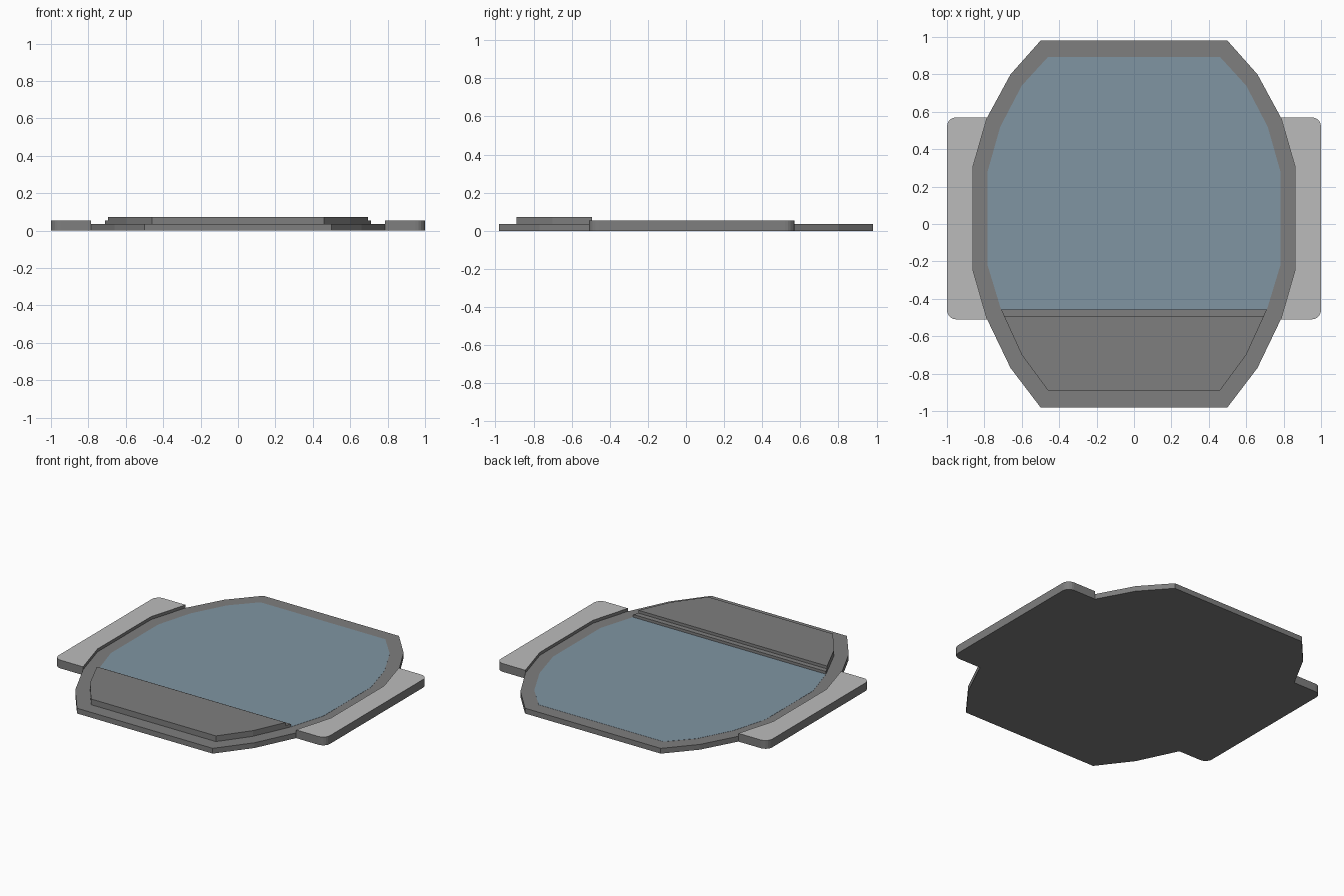
import bpy, bmesh, math

if "Cube" in bpy.data.objects:
    bpy.data.objects.remove(bpy.data.objects["Cube"])


def material(name, rgb):
    m = bpy.data.materials.new(name)
    m.diffuse_color = (*rgb, 1)
    m.use_nodes = True
    m.node_tree.nodes["Principled BSDF"].inputs["Base Color"].default_value = m.diffuse_color
    return m


GREY = material("mid grey", (0.21, 0.21, 0.21))
LIGHT = material("light grey", (0.50, 0.50, 0.50))
BLUE = material("pale blue", (0.215, 0.30, 0.365))


def slab(name, outline, z0, z1, side, top=None):
    """Extrude a flat outline from z0 to z1; the top may have its own colour."""
    bm = bmesh.new()
    face = bm.faces.new([bm.verts.new((x, y, z0)) for x, y in outline])
    up = bmesh.ops.extrude_face_region(bm, geom=[face])["geom"]
    verts = [v for v in up if isinstance(v, bmesh.types.BMVert)]
    bmesh.ops.translate(bm, verts=verts, vec=(0, 0, z1 - z0))
    bmesh.ops.recalc_face_normals(bm, faces=bm.faces)
    me = bpy.data.meshes.new(name)
    me.materials.append(side)
    if top:
        me.materials.append(top)
        for f in bm.faces:
            f.normal_update()
            f.material_index = 1 if f.normal.z > 0.9 else 0
    bm.to_mesh(me)
    bm.free()
    ob = bpy.data.objects.new(name, me)
    bpy.context.collection.objects.link(ob)
    return ob


def mirrored(half):
    """Close a right-hand outline (top to bottom) with its left-hand copy."""
    return half + [(-x, y) for x, y in reversed(half)]


def corner(cx, cy, r, start, steps=5):
    """Quarter-circle corner, turning clockwise from the start angle."""
    return [(cx + r * math.cos(math.radians(start - 90 * i / steps)),
             cy + r * math.sin(math.radians(start - 90 * i / steps)))
            for i in range(steps + 1)]


# Base plate, whose rim frames the blue surface
slab("base_plate", mirrored([
    (0.5, 0.98), (0.66, 0.80), (0.785, 0.57), (0.86, 0.31),
    (0.86, -0.25), (0.785, -0.51), (0.66, -0.77), (0.5, -0.98)]),
    0, 0.035, GREY)

# Blue surface, nearly flush with the rim
slab("blue_surface", mirrored([
    (0.46, 0.893), (0.60, 0.74), (0.715, 0.52), (0.783, 0.28),
    (0.783, -0.22), (0.71, -0.46)]), 0.034, 0.036, BLUE)

# Raised front deck and the low step behind it
slab("front_deck", mirrored([
    (0.695, -0.492), (0.60, -0.70), (0.46, -0.89)]), 0.034, 0.073, GREY)
slab("deck_step", mirrored([
    (0.71, -0.458), (0.695, -0.492)]), 0.034, 0.054, GREY)

# Side wings, fitted against the rim, with rounded outer corners
R = 0.05
wing = ([(0.785, 0.57)] + corner(1 - R, 0.57 - R, R, 90)
        + corner(1 - R, -0.51 + R, R, 0)
        + [(0.785, -0.51), (0.86, -0.25), (0.86, 0.31)])
for side, s in (("right", 1), ("left", -1)):
    slab(side + "_wing", [(s * x, y) for x, y in wing], 0, 0.055, GREY, LIGHT)
